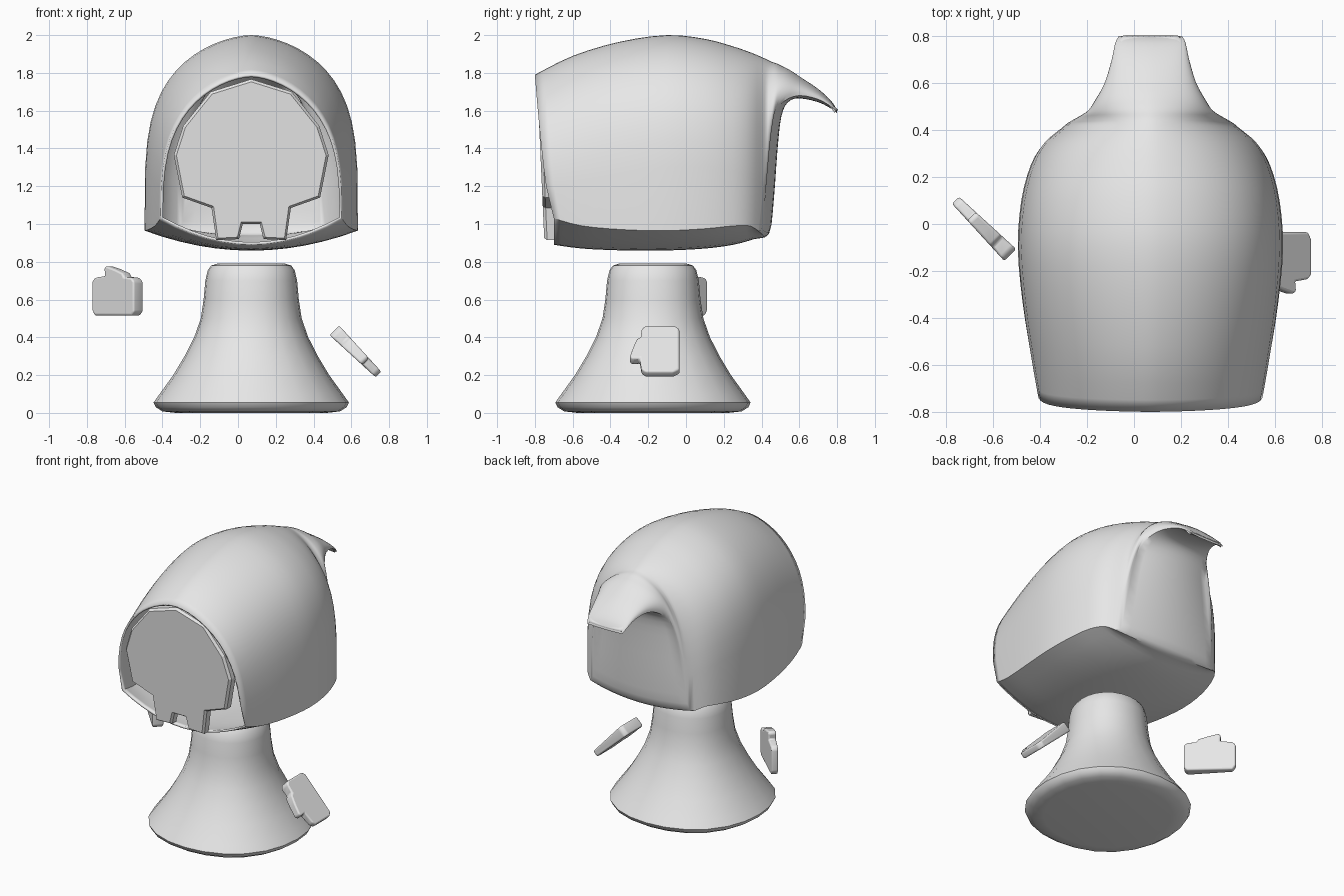
import bpy
import bmesh
import math
from mathutils import Vector

default_cube = bpy.data.objects.get("Cube")
if default_cube:
    bpy.data.objects.remove(default_cube, do_unlink=True)

CENTRE_X = 0.07


def make_material(name, value):
    material = bpy.data.materials.new(name)
    material.use_nodes = True
    colour = (value, value, value, 1.0)
    material.diffuse_color = colour
    material.node_tree.nodes["Principled BSDF"].inputs["Base Color"].default_value = colour
    return material


grey = make_material("plain light grey", 0.8)


def finish(bm, name, smooth_angle=None, bevel=0.0, thickness=0.0):
    """Turn a bmesh into a named object with optional modifiers and smoothing."""
    bmesh.ops.recalc_face_normals(bm, faces=bm.faces)
    mesh = bpy.data.meshes.new(name)
    bm.to_mesh(mesh)
    bm.free()
    mesh.materials.append(grey)
    obj = bpy.data.objects.new(name, mesh)
    bpy.context.collection.objects.link(obj)
    if smooth_angle:
        bpy.ops.object.select_all(action="DESELECT")
        obj.select_set(True)
        bpy.context.view_layer.objects.active = obj
        bpy.ops.object.shade_smooth_by_angle(angle=math.radians(smooth_angle))
    if thickness:
        shell = obj.modifiers.new("shell", "SOLIDIFY")
        shell.thickness = thickness
        shell.offset = -1
    if bevel:
        rounding = obj.modifiers.new("rounding", "BEVEL")
        rounding.width = bevel
        rounding.segments = 3
    return obj


def loft(bm, rings):
    """Skin closed rings that all have the same number of points."""
    loops = [[bm.verts.new(p) for p in ring] for ring in rings]
    count = len(loops[0])
    for low, high in zip(loops, loops[1:]):
        for i in range(count):
            j = (i + 1) % count
            bm.faces.new((low[i], low[j], high[j], high[i]))
    return loops


def smooth_stations(stations, steps):
    """Add in-between stations along a Catmull-Rom curve."""
    result = []
    last = len(stations) - 1
    for i in range(last):
        a, b = stations[max(i - 1, 0)], stations[i]
        c, d = stations[i + 1], stations[min(i + 2, last)]
        for k in range(steps):
            t = k / steps
            result.append([
                q + t / 2 * (r - p + t * (2*p - 5*q + 4*r - s + t * (3*(q - r) + s - p)))
                for p, q, r, s in zip(a, b, c, d)])
    result.append(stations[last])
    return result


# Hood: arched cross-sections from the face opening to the curled tip
# top y, top z, corner y, corner z, keel y, keel z, half width, squareness
hood_stations = [
    (-.80, 1.79, -.70, 1.03, -.70, .89, .48, 3),
    (-.60, 1.89, -.55, .99, -.55, .87, .51, 3.3),
    (-.35, 1.965, -.33, .97, -.33, .86, .545, 3.7),
    (-.10, 2.0, -.10, .965, -.10, .86, .565, 4),
    (.10, 1.98, .10, .975, .10, .87, .55, 4),
    (.25, 1.94, .25, .99, .25, .89, .51, 3.8),
    (.35, 1.905, .34, .99, .36, .92, .455, 3.6),
    (.42, 1.875, .40, .97, .44, .95, .38, 3.4),
    (.45, 1.86, .42, 1.15, .465, 1.13, .35, 3.2),
    (.48, 1.85, .435, 1.4, .485, 1.4, .31, 3),
    (.51, 1.835, .46, 1.57, .505, 1.57, .27, 2.8),
    (.55, 1.815, .52, 1.65, .54, 1.645, .235, 2.6),
    (.61, 1.775, .60, 1.68, .60, 1.665, .195, 2.5),
    (.70, 1.715, .70, 1.66, .70, 1.645, .165, 2.5),
    (.77, 1.65, .77, 1.62, .77, 1.61, .15, 2.5),
    (.80, 1.60, .80, 1.59, .80, 1.585, .135, 2.5),
]


def hood_ring(station, arch=30, floor=12):
    top_y, top_z, side_y, side_z, keel_y, keel_z, width, square = station
    points = []
    for i in range(arch + 1):
        angle = math.pi * i / arch
        c = math.cos(angle)
        rise = max(math.sin(angle), 0) ** (2 / square)
        x = math.copysign(abs(c) ** 1.18, c) * width
        points.append((CENTRE_X + x, side_y + (top_y - side_y) * rise ** 0.6,
                       side_z + (top_z - side_z) * rise))
    for i in range(1, floor):
        u = 2 * i / floor - 1
        points.append((CENTRE_X + u * width, keel_y + (side_y - keel_y) * u * u,
                       keel_z + (side_z - keel_z) * u * u))
    return points


bm = bmesh.new()
hood_loops = loft(bm, [hood_ring(s) for s in smooth_stations(hood_stations, 3)])
bm.faces.new(hood_loops[-1])
finish(bm, "hood", smooth_angle=40, thickness=0.014)

# Face plate: half outline mirrored, with a chamfered front
half_face = [(.215, 1.70), (.36, 1.52), (.41, 1.365), (.365, 1.14), (.21, 1.085),
             (.185, .915), (.065, .92), (.045, 1.0)]
outline = [(0, 1.767)] + half_face + [(-x, z) for x, z in reversed(half_face)]


def face_point(x, z, depth):
    return (CENTRE_X + x, -.75 - .045 * (z - .91) + depth, z)


bm = bmesh.new()
plate = loft(bm, [[face_point(x, z, d) for x, z in outline] for d in (.015, .06)])
front = bm.faces.new(plate[0])
bm.faces.new(plate[1])
bmesh.ops.recalc_face_normals(bm, faces=bm.faces)
bmesh.ops.inset_region(bm, faces=[front], thickness=.014, depth=.015)
finish(bm, "face_plate")

# Robe: flared body with a slightly squared plan
robe_profile = [(0, .40), (.008, .47), (.03, .505), (.055, .517), (.1, .485), (.2, .413),
                (.3, .353), (.4, .302), (.5, .267), (.6, .252), (.7, .243),
                (.755, .23), (.78, .212), (.79, .18)]
SIDES = 24


def robe_point(z, radius, i):
    angle = math.tau * i / SIDES
    r = radius * (1 - .025 * (math.cos(4 * angle) - 1) / 2)
    return (CENTRE_X + r * math.cos(angle), -.175 + r * math.sin(angle), z)


bm = bmesh.new()
robe_loops = loft(bm, [[robe_point(z, r, i) for i in range(SIDES)] for z, r in robe_profile])
bm.faces.new(robe_loops[0])
bm.faces.new(robe_loops[-1])
finish(bm, "robe", smooth_angle=35)

# Mitten hands: one outline, placed by length and thumb directions
mitten = [(0, -.08), (0, .08), (.02, .1), (.08, .105), (.09, .125), (.15, .145),
          (.22, .163), (.235, .15), (.23, .11), (.31, .1), (.33, .08),
          (.33, -.07), (.31, -.1), (.02, -.1)]


def make_hand(name, wrist, length_axis, thumb_axis):
    along = Vector(length_axis).normalized()
    across = Vector(thumb_axis).normalized()
    normal = along.cross(across)

    def layer(side):
        return [Vector(wrist) + along * a + across * b + normal * side * (.036 - .045 * a)
                for a, b in mitten]

    bm = bmesh.new()
    for loop in loft(bm, [layer(-1), layer(1)]):
        bm.faces.new(loop)
    finish(bm, name, smooth_angle=50, bevel=.014)


make_hand("right_hand", (-.527, -.132, .615), (-1, 1, 0), (0, 0, 1))
make_hand("left_hand", (.51, -.135, .437), (1, 0, -1), (0, -1, 0))
